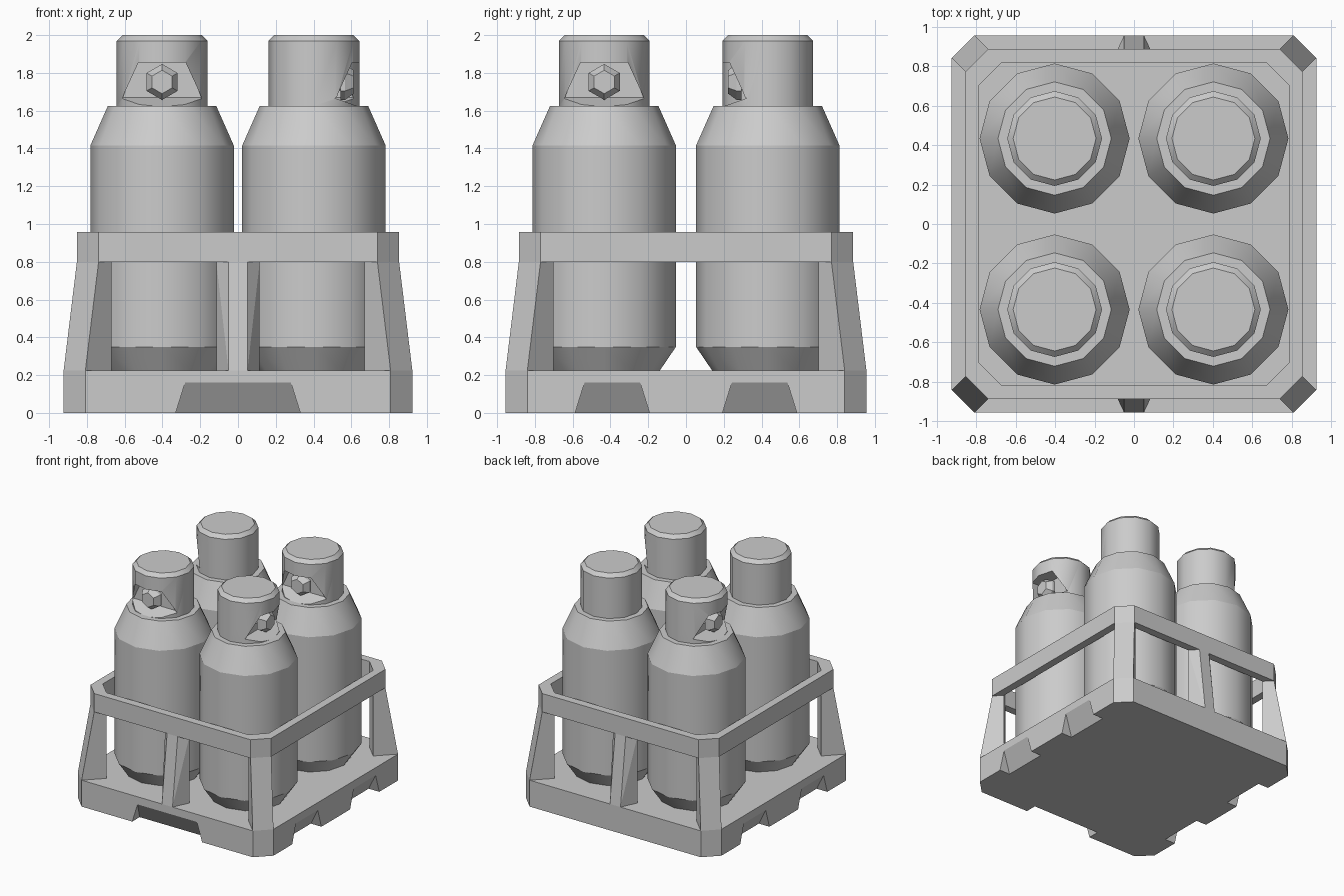
import bpy, bmesh, math
from mathutils import Matrix, Vector

cube = bpy.data.objects.get("Cube")
if cube:
    bpy.data.objects.remove(cube, do_unlink=True)

metal = bpy.data.materials.new("grey metal")
metal.use_nodes = True
GREY = (0.6, 0.6, 0.6, 1)
metal.diffuse_color = GREY
metal.node_tree.nodes["Principled BSDF"].inputs["Base Color"].default_value = GREY


def finish(name, bm, matrix=None):
    if matrix:
        bm.transform(matrix)
    bmesh.ops.recalc_face_normals(bm, faces=bm.faces)
    mesh = bpy.data.meshes.new(name)
    bm.to_mesh(mesh)
    bm.free()
    mesh.materials.append(metal)
    obj = bpy.data.objects.new(name, mesh)
    bpy.context.collection.objects.link(obj)
    return obj


def hull(name, points, matrix=None):
    """Convex solid around a few points."""
    bm = bmesh.new()
    for p in points:
        bm.verts.new(p)
    bmesh.ops.convex_hull(bm, input=bm.verts[:])
    bmesh.ops.dissolve_limit(bm, angle_limit=0.01, verts=bm.verts, edges=bm.edges)
    return finish(name, bm, matrix)


def lathe(name, profile, sides, matrix, smooth=True):
    """Stack of rings (radius, height), smooth around and sharp between rings."""
    bm = bmesh.new()
    rings = []
    for r, z in profile:
        rings.append([bm.verts.new((r * math.sin(k * math.tau / sides),
                                    r * math.cos(k * math.tau / sides), z))
                      for k in range(sides)])
    for a, b in zip(rings, rings[1:]):
        for k in range(sides):
            n = (k + 1) % sides
            bm.faces.new((a[k], a[n], b[n], b[k])).smooth = smooth
    bm.faces.new(rings[0])
    bm.faces.new(rings[-1])
    for e in bm.edges:
        if abs(e.verts[0].co.z - e.verts[1].co.z) < 1e-5:
            e.smooth = False
    return finish(name, bm, matrix)


def cut(obj, cutters):
    """Subtract the cutters, then discard them."""
    bpy.context.view_layer.objects.active = obj
    for c in cutters:
        mod = obj.modifiers.new("cut", "BOOLEAN")
        mod.operation = "DIFFERENCE"
        mod.solver = "EXACT"
        mod.object = c
        bpy.ops.object.modifier_apply(modifier=mod.name)
        bpy.data.objects.remove(c, do_unlink=True)


def octagon(hx, hy, c):
    """Rectangle outline with chamfered corners."""
    return [(hx, c - hy), (hx, hy - c), (hx - c, hy), (c - hx, hy),
            (-hx, hy - c), (-hx, c - hy), (c - hx, -hy), (hx - c, -hy)]


BASE_X, BASE_Y, RIM_X, RIM_Y, CH = 0.923, 0.955, 0.853, 0.885, 0.115
IN_X, IN_Y = 0.785, 0.817
FLOOR, RIM_LOW, RIM_TOP = 0.225, 0.8, 0.957

# Pallet base with sloped fork notches
base = hull("pallet_base", [(x, y, z) for z in (0, FLOOR)
                            for x, y in octagon(BASE_X, BASE_Y, CH)])


def notch(half, edge, offset, angle):
    depth, high = 0.1, 0.16
    pts = []
    for z in (-0.02, 0.19):
        w = half - 0.05 * z / high
        t = depth * (1 - z / high)
        pts += [(s * w + offset, t - edge, z) for s in (-1, 1)]
    pts += [(s * (half + 0.006) + offset, -0.02 - edge, -0.02) for s in (-1, 1)]
    return hull("notch_cutter", pts, Matrix.Rotation(angle, 4, "Z"))


cutters = []
for turn in (0, math.pi):
    cutters.append(notch(0.33, BASE_Y, 0, turn))
    for off in (-0.39, 0.39):
        cutters.append(notch(0.197, BASE_X, off, turn + math.pi / 2))
cut(base, cutters)

# Upper guard rail
bm = bmesh.new()
loops = [[bm.verts.new((x, y, z)) for x, y in octagon(*size)]
         for size, z in (((RIM_X, RIM_Y, CH), RIM_LOW), ((RIM_X, RIM_Y, CH), RIM_TOP),
                         ((IN_X, IN_Y, CH), RIM_TOP), ((IN_X, IN_Y, CH), RIM_LOW))]
for i in range(4):
    a, b = loops[i], loops[(i + 1) % 4]
    for k in range(8):
        n = (k + 1) % 8
        bm.faces.new((a[k], a[n], b[n], b[k]))
finish("guard_rail", bm)

# Leaning corner posts
for sx in (-1, 1):
    for sy in (-1, 1):
        pts = []
        for hx, hy, z in ((BASE_X, BASE_Y, FLOOR), (RIM_X, RIM_Y, RIM_LOW),
                          (IN_X, IN_Y, FLOOR), (IN_X, IN_Y, RIM_LOW)):
            pts += [(sx * hx, sy * (hy - CH), z), (sx * (hx - CH), sy * hy, z)]
        hull("corner_post", pts)

# Middle posts at front and back, wider towards the inside
for sy in (-1, 1):
    pts = []
    for z, outer in ((FLOOR, BASE_Y), (RIM_LOW, RIM_Y)):
        for sx in (-1, 1):
            pts += [(sx * 0.05, sy * outer, z), (sx * 0.115, sy * IN_Y, z)]
    hull("middle_post", pts)

# Gas bottles: position signs and the turn of the valve from the front
BOTTLES = [(-1, -1, 0), (1, -1, 90), (1, 1, 0), (-1, 1, -90)]
BODY = [(0.295, FLOOR), (0.38, 0.35), (0.38, 1.415), (0.287, 1.625)]
COLLAR = [(0.24, 1.625), (0.24, 1.97), (0.21, 2.0)]
VALVE = [(0.045, 0.08), (0.045, 0.14), (0.095, 0.14), (0.095, 0.165), (0.062, 0.21)]

for sx, sy, degrees in BOTTLES:
    place = (Matrix.Translation((sx * 0.402, sy * 0.433, 0))
             @ Matrix.Rotation(math.radians(degrees), 4, "Z"))
    lathe("bottle_body", BODY, 12, place)
    collar = lathe("valve_collar", COLLAR, 12, place)

    # Opening in the collar, with a floor that rises to the back
    pts = []
    for y, low in ((-0.3, 1.6), (-0.1, 1.67)):
        for s in (-1, 1):
            pts += [(s * 0.21, y, low), (s * 0.125, y, 1.855)]
    cut(collar, [hull("opening_cutter", pts, place)])
    bpy.ops.object.select_all(action="DESELECT")
    collar.select_set(True)
    bpy.context.view_layer.objects.active = collar
    bpy.ops.object.shade_smooth_by_angle(angle=math.radians(32))

    # Hexagonal valve pointing out of the opening
    aim = Matrix.Translation((0, 0, 1.752)) @ Matrix.Rotation(math.pi / 2, 4, "X")
    lathe("valve", VALVE, 6, place @ aim, smooth=False)
